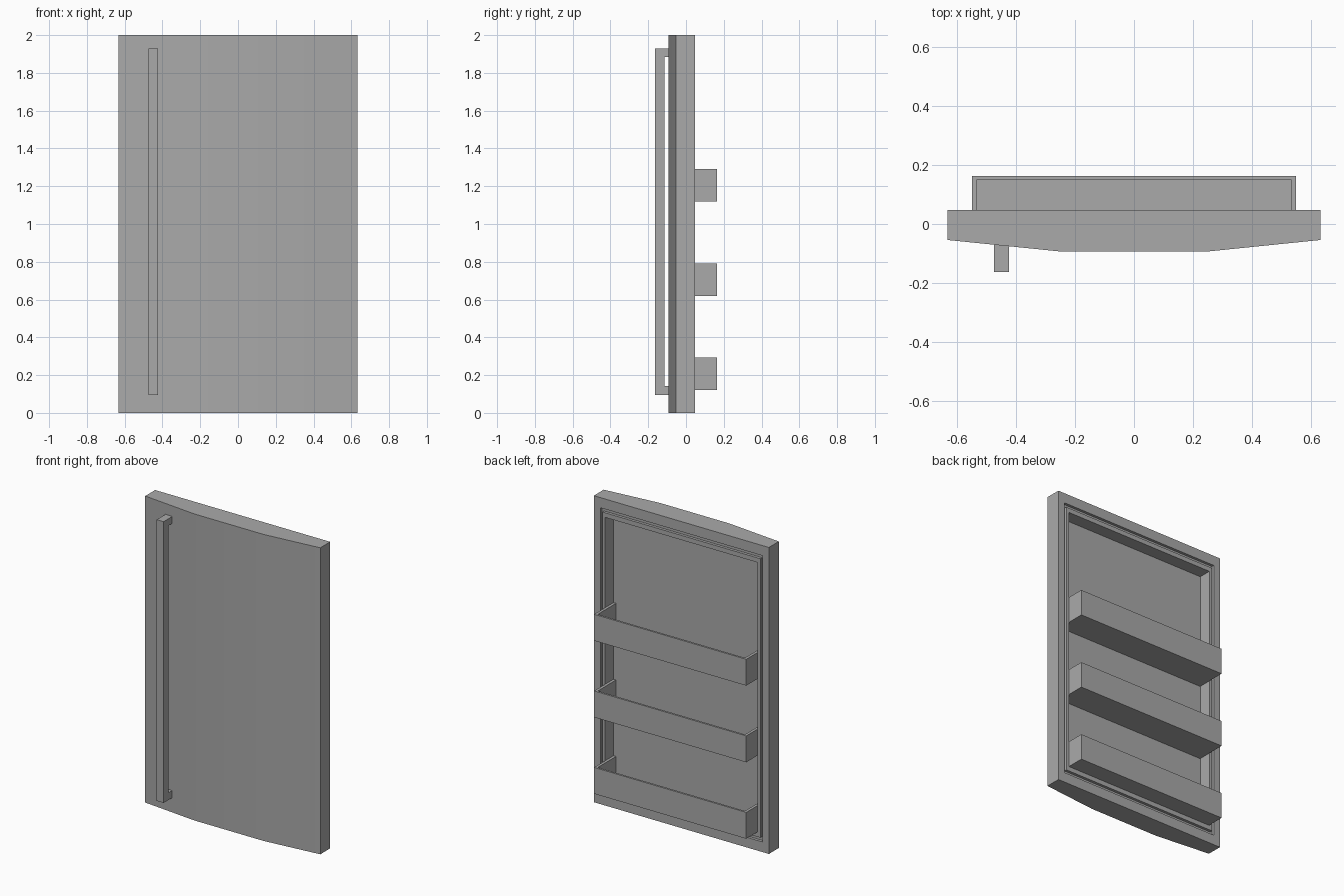
import bpy
import bmesh
from mathutils import Vector

cube = bpy.data.objects.get("Cube")
if cube:
    bpy.data.objects.remove(cube, do_unlink=True)

grey = bpy.data.materials.new("door grey")
grey.use_nodes = True
colour = (0.4, 0.4, 0.4, 1)
grey.diffuse_color = colour
grey.node_tree.nodes["Principled BSDF"].inputs["Base Color"].default_value = colour

BACK = 0.048      # y of the door's rear face
FLOOR = -0.037    # y of the bottom of the rear recess


def finish(bm, name):
    bmesh.ops.recalc_face_normals(bm, faces=bm.faces)
    mesh = bpy.data.meshes.new(name)
    bm.to_mesh(mesh)
    bm.free()
    mesh.materials.append(grey)
    obj = bpy.data.objects.new(name, mesh)
    bpy.context.collection.objects.link(obj)
    return obj


def prism(bm, points, axis_vector):
    """Extrude a flat outline along a vector."""
    face = bm.faces.new([bm.verts.new(p) for p in points])
    new = bmesh.ops.extrude_face_region(bm, geom=[face])["geom"]
    verts = [v for v in new if isinstance(v, bmesh.types.BMVert)]
    bmesh.ops.translate(bm, verts=verts, vec=axis_vector)


def box(bm, x0, x1, y0, y1, z0, z1):
    prism(bm, [(x0, y0, z0), (x1, y0, z0), (x1, y1, z0), (x0, y1, z0)],
          Vector((0, 0, z1 - z0)))


# Door slab with a faceted bow front, then a seal groove and recess in the back
bm = bmesh.new()
half = [(0.25, -0.093), (0.632, -0.054), (0.632, BACK)]
outline = half + [(-x, y) for x, y in reversed(half)]
prism(bm, [(x, y, 0) for x, y in outline], Vector((0, 0, 2)))
bm.faces.ensure_lookup_table()
rear = max(bm.faces, key=lambda f: f.calc_center_median().y)
steps = [(0.585, 0.934, BACK), (0.585, 0.934, 0.03),
         (0.57, 0.91, 0.03), (0.57, 0.91, BACK),
         (0.55, 0.88, BACK), (0.55, 0.88, FLOOR)]
for hx, hz, y in steps:
    rear = bmesh.ops.extrude_discrete_faces(bm, faces=[rear])["faces"][0]
    for v in rear.verts:
        v.co = (hx if v.co.x > 0 else -hx, y, 1 + (hz if v.co.z > 1 else -hz))
door = finish(bm, "door")
bpy.context.view_layer.objects.active = door
door.select_set(True)
bpy.ops.object.shade_smooth_by_angle(angle=0.35)
door.select_set(False)

# Long handle: a bar bent back to the door at both ends
bm = bmesh.new()
side = [(-0.163, 0.095), (-0.07, 0.095), (-0.07, 0.142), (-0.115, 0.142),
        (-0.115, 1.885), (-0.07, 1.885), (-0.07, 1.93), (-0.163, 1.93)]
prism(bm, [(-0.473, y, z) for y, z in side], Vector((0.05, 0, 0)))
finish(bm, "handle")

# Open-topped shelf bins standing out of the recess
for name, z in (("lower_bin", 0.121), ("middle_bin", 0.62), ("upper_bin", 1.12)):
    bm = bmesh.new()
    w, wall, rim, top = 0.549, 0.018, 0.15, z + 0.172
    box(bm, -w, w, FLOOR, 0.163, z, z + 0.013)
    box(bm, -w, w, rim, 0.163, z + 0.013, top)
    for s in (-1, 1):
        box(bm, s * w, s * (w - wall), FLOOR, rim, z + 0.013, top)
    finish(bm, name)
